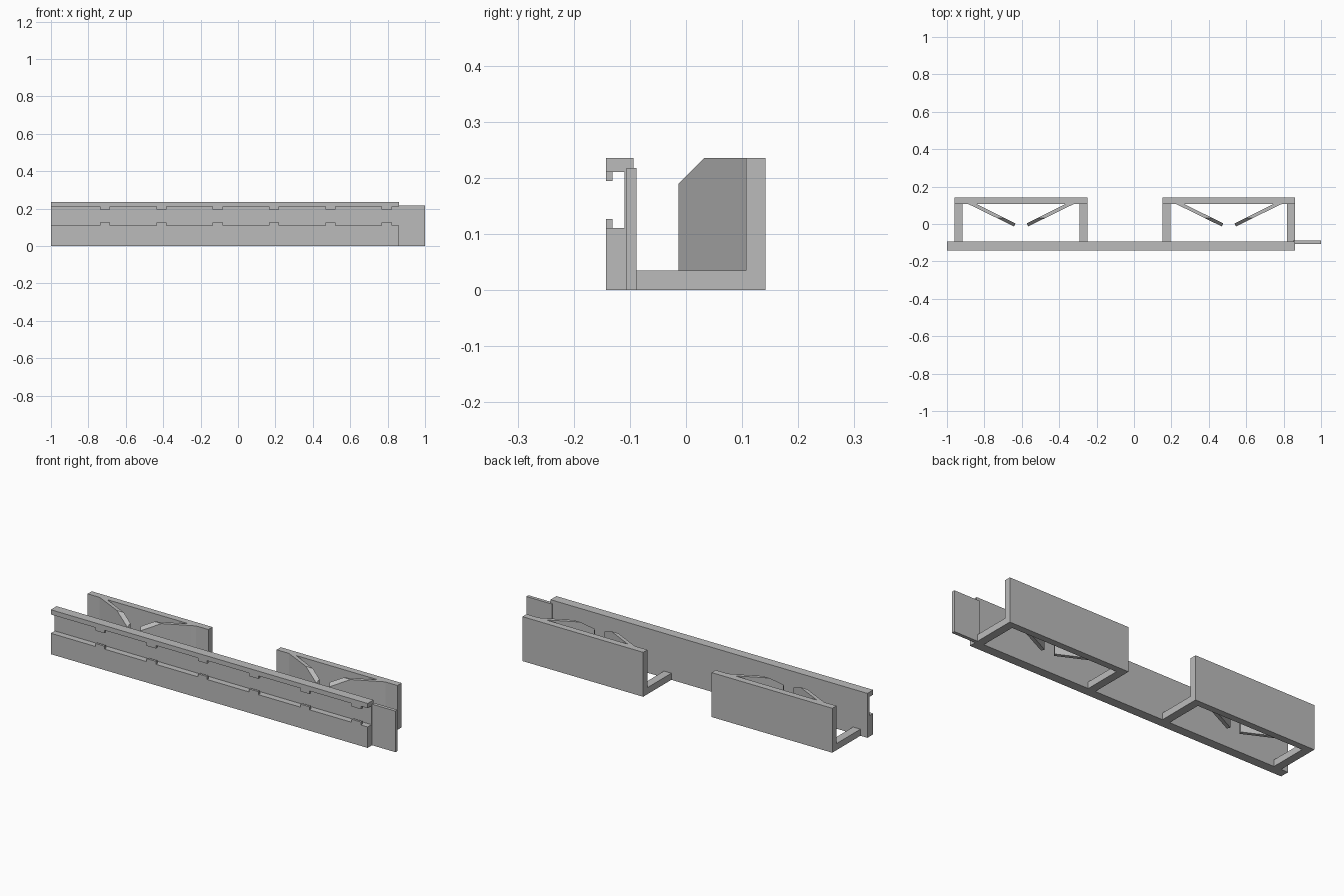
import bpy
import bmesh
from mathutils import Vector

cube = bpy.data.objects.get("Cube")
if cube:
    bpy.data.objects.remove(cube, do_unlink=True)

grey = bpy.data.materials.new("plain grey")
grey.use_nodes = True
colour = (0.5, 0.5, 0.5, 1)
grey.diffuse_color = colour
grey.node_tree.nodes["Principled BSDF"].inputs["Base Color"].default_value = colour


def finish(name, bm):
    bmesh.ops.recalc_face_normals(bm, faces=bm.faces)
    mesh = bpy.data.meshes.new(name)
    bm.to_mesh(mesh)
    bm.free()
    mesh.materials.append(grey)
    obj = bpy.data.objects.new(name, mesh)
    bpy.context.collection.objects.link(obj)
    return obj


def prism(points, offset):
    """Extrude a closed outline along an offset vector."""
    bm = bmesh.new()
    face = bm.faces.new([bm.verts.new(p) for p in points])
    new = bmesh.ops.extrude_face_region(bm, geom=[face])["geom"]
    verts = [v for v in new if isinstance(v, bmesh.types.BMVert)]
    bmesh.ops.translate(bm, verts=verts, vec=Vector(offset))
    return bm


def box(name, x0, x1, y0, y1, z0, z1):
    outline = [(x0, y0, z0), (x1, y0, z0), (x1, y1, z0), (x0, y1, z0)]
    return finish(name, prism(outline, (0, 0, z1 - z0)))


HEIGHT = 0.236
FRONT, WEB, REAR = -0.143, -0.11, -0.094
LOW_LIP, HIGH_LIP = 0.111, 0.211
RAIL_END = 0.862

# Channel rail, open to the front
section = [(FRONT, 0), (REAR, 0), (REAR, HEIGHT), (FRONT, HEIGHT),
           (FRONT, HIGH_LIP), (WEB, HIGH_LIP), (WEB, LOW_LIP), (FRONT, LOW_LIP)]
finish("channel_rail", prism([(-1, y, z) for y, z in section], (1 + RAIL_END, 0, 0)))

# Retaining nubs along both lips
for i in range(6):
    x = -0.711 + 0.3013 * i
    box("lower_nub", x - 0.027, x + 0.027, FRONT, -0.131, LOW_LIP, 0.127)
    box("upper_nub", x - 0.027, x + 0.027, FRONT, -0.131, 0.195, HIGH_LIP)

# Joining tongue at the left end
box("joining_tongue", 0.85, 1, -0.106, -0.088, 0, 0.218)

# Plan outline of a spring blade, measured outward from the clip centre
blade_plan = [(0.245, 0.11), (0.03, 0.003), (0.038, -0.013),
              (0.225, 0.079), (0.26, 0.096), (0.29, 0.11)]


def spring_blade(centre, side):
    outline = [(centre + side * u, y, 0.035) for u, y in blade_plan]
    bm = prism(outline, (0, 0, HEIGHT - 0.035))
    # Slope off the upper corner of the tip
    geom = bm.verts[:] + bm.edges[:] + bm.faces[:]
    cut = bmesh.ops.bisect_plane(bm, geom=geom, plane_co=(0, -0.013, 0.19),
                                 plane_no=(0, -1, 1), clear_outer=True)
    edges = [e for e in cut["geom_cut"] if isinstance(e, bmesh.types.BMEdge)]
    bmesh.ops.holes_fill(bm, edges=edges)
    finish("spring_blade", bm)


# Two rear clips: wall, floor arms and a pair of spring blades
for centre in (-0.604, 0.507):
    half = 0.355
    box("clip_wall", centre - half, centre + half, 0.107, 0.142, 0, HEIGHT)
    for side in (-1, 1):
        a, b = sorted((centre + side * half, centre + side * (half - 0.043)))
        box("clip_arm", a, b, REAR, 0.107, 0, 0.035)
        spring_blade(centre, side)
